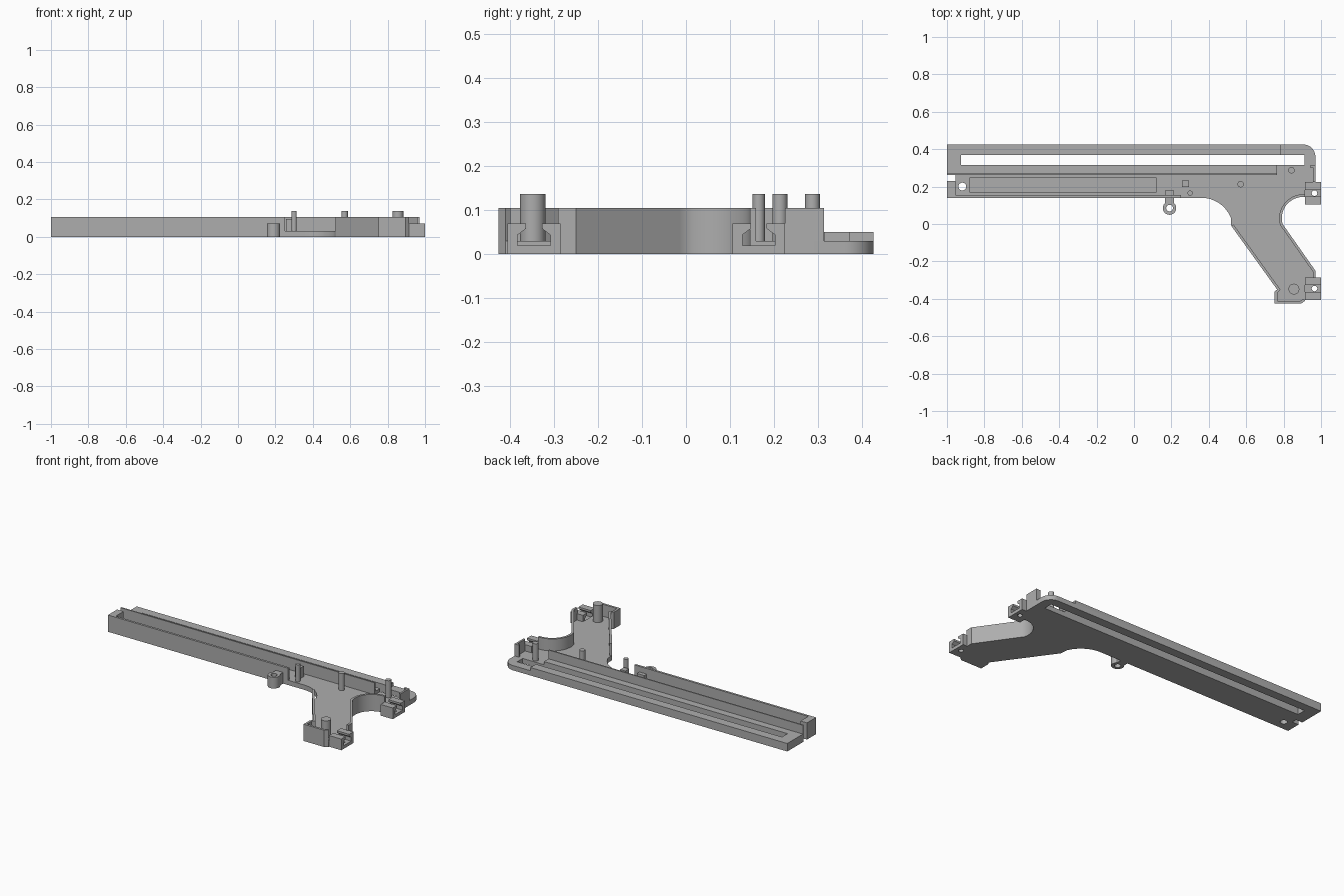
import bpy, bmesh, math
from mathutils import Vector

if "Cube" in bpy.data.objects:
    bpy.data.objects.remove(bpy.data.objects["Cube"])

grey = bpy.data.materials.new("plain grey")
grey.diffuse_color = (0.42, 0.42, 0.42, 1)
grey.use_nodes = True
grey.node_tree.nodes["Principled BSDF"].inputs["Base Color"].default_value = grey.diffuse_color


def plate(name, loops, z0, z1):
    """Flat plate from an outline followed by any number of hole outlines."""
    cu = bpy.data.curves.new(name + "_outline", 'CURVE')
    cu.dimensions, cu.fill_mode = '2D', 'BOTH'
    cu.extrude = (z1 - z0) / 2
    for loop in loops:
        sp = cu.splines.new('POLY')
        sp.points.add(len(loop) - 1)
        for p, (x, y) in zip(sp.points, loop):
            p.co = (x, y, 0, 1)
        sp.use_cyclic_u = True
    tmp = bpy.data.objects.new(name + "_tmp", cu)
    bpy.context.collection.objects.link(tmp)
    dg = bpy.context.evaluated_depsgraph_get()
    me = bpy.data.meshes.new_from_object(tmp.evaluated_get(dg))
    bpy.data.objects.remove(tmp)
    bm = bmesh.new()
    bm.from_mesh(me)
    bmesh.ops.remove_doubles(bm, verts=bm.verts, dist=1e-5)
    bmesh.ops.translate(bm, verts=bm.verts, vec=(0, 0, (z0 + z1) / 2))
    bmesh.ops.recalc_face_normals(bm, faces=bm.faces)
    bm.to_mesh(me)
    bm.free()
    me.materials.clear()
    me.materials.append(grey)
    ob = bpy.data.objects.new(name, me)
    bpy.context.collection.objects.link(ob)
    return ob


def rect(x0, x1, y0, y1):
    return [(x0, y0), (x1, y0), (x1, y1), (x0, y1)]


def arc(cx, cy, r, a0, a1, n):
    return [(cx + r * math.cos(math.radians(a0 + (a1 - a0) * i / n)),
             cy + r * math.sin(math.radians(a0 + (a1 - a0) * i / n))) for i in range(n + 1)]


def circle(cx, cy, r, n=24):
    return arc(cx, cy, r, 0, 360, n)[:-1]


def wall(name, pts, t, z0, z1):
    """Thin wall along a path, thickened to the left of its direction."""
    P = [Vector(p) for p in pts]
    inner = []
    for i, p in enumerate(P):
        d0 = (p - P[i - 1]).normalized() if i else (P[1] - p).normalized()
        d1 = (P[i + 1] - p).normalized() if i < len(P) - 1 else d0
        n0, n1 = Vector((-d0.y, d0.x)), Vector((-d1.y, d1.x))
        m = (n0 + n1).normalized()
        inner.append(tuple(p + m * t / max(m.dot(n0), 0.4)))
    return plate(name, [list(pts) + inner[::-1]], z0, z1)


H, FLOOR = 0.105, 0.03

# Outline pieces of the housing
trigger_curve = [(0.25, 0.14)] + arc(0.36, -0.03, 0.17, 90, 22, 12) + [(0.52, -0.01)]
grip_front = [(0.52, -0.01), (0.765, -0.35), (0.752, -0.362), (0.752, -0.425),
              (0.895, -0.425), (0.915, -0.41)]
grip_rear = [(0.97, -0.29), (0.97, -0.25), (0.805, -0.015)] \
    + arc(0.905, 0.03, 0.115, 195, 90, 14) + [(0.915, 0.145)]
rear_corner = arc(0.905, 0.36, 0.065, 0, 90, 8)
outline = [(-1, 0.14)] + trigger_curve + grip_front + [(0.915, -0.29)] + grip_rear \
    + [(0.915, 0.225), (0.97, 0.225)] + rear_corner \
    + [(-1, 0.425), (-1, 0.262), (-0.955, 0.262), (-0.955, 0.23), (-1, 0.23)]

# Floor with long slot, screw hole and shallow tray pocket
slot = rect(-0.925, 0.912, 0.315, 0.37)
hole = circle(-0.918, 0.2, 0.021)
plate("floor_bottom", [outline, slot, hole], 0, 0.02)
plate("floor_top", [outline, slot, hole, rect(-0.88, 0.12, 0.17, 0.245)], 0.02, FLOOR)

# Raised rail around the slot and the thin wall beside it
plate("slot_rail", [[(-1, 0.262), (0.765, 0.262), (0.765, 0.315), (-0.925, 0.315),
                     (-0.925, 0.37), (0.782, 0.37), (0.782, 0.425), (-1, 0.425)]], FLOOR, 0.05)
plate("inner_wall", [rect(-1, 0.765, 0.262, 0.27)], 0.05, H)

# Outer walls
wall("front_wall", [(-1, 0.23), (-1, 0.14), (0.25, 0.14)], 0.014, FLOOR, H)
plate("end_block", [rect(-0.986, -0.955, 0.154, 0.23)], FLOOR, H)
wall("grip_front_wall", grip_front, 0.014, FLOOR, H)
wall("grip_rear_wall", grip_rear, 0.014, FLOOR, H)
wall("rear_wall", [(0.97, 0.225), (0.97, 0.313), (0.94, 0.313)], 0.012, FLOOR, H)

# Locating pins and trigger posts
for name, x, y, r in (("trigger_pin", 0.30, 0.165, 0.014), ("middle_pin", 0.57, 0.213, 0.017),
                      ("rear_pin", 0.842, 0.287, 0.017), ("grip_pin", 0.855, -0.348, 0.029)):
    plate(name, [circle(x, y, r)], FLOOR, 0.137)
plate("square_post", [rect(0.257, 0.293, 0.197, 0.233)], FLOOR, 0.095)

# Eyelet in front of the trigger opening
plate("eyelet", [[(0.165, 0.145)] + arc(0.19, 0.085, 0.036, 134, 406, 20) + [(0.215, 0.145)],
                 circle(0.19, 0.085, 0.018)], 0, 0.07)
plate("eyelet_arm", [rect(0.165, 0.215, 0.145, 0.178)], FLOOR, 0.07)


def lug(name, yc):
    """Fastener lug with an open keyhole channel running along x."""
    prof = [(-0.06, 0), (0.06, 0), (0.06, 0.07), (0.018, 0.07), (0.018, 0.058), (0.037, 0.044),
            (0.037, 0.02), (-0.037, 0.02), (-0.037, 0.044), (-0.018, 0.058), (-0.018, 0.07),
            (-0.06, 0.07)]
    bm = bmesh.new()
    f = bm.faces.new([bm.verts.new((0.915, yc + y, z)) for y, z in prof])
    r = bmesh.ops.extrude_face_region(bm, geom=[f])
    bmesh.ops.translate(bm, vec=(0.085, 0, 0),
                        verts=[v for v in r["geom"] if isinstance(v, bmesh.types.BMVert)])
    bmesh.ops.recalc_face_normals(bm, faces=bm.faces)
    me = bpy.data.meshes.new(name)
    bm.to_mesh(me)
    bm.free()
    me.materials.append(grey)
    ob = bpy.data.objects.new(name, me)
    bpy.context.collection.objects.link(ob)
    cutter = plate(name + "_cutter", [circle(0.965, yc, 0.015)], -0.05, 0.15)
    cutter.hide_render = True
    cutter.hide_set(True)
    mod = ob.modifiers.new("screw_hole", 'BOOLEAN')
    mod.operation, mod.solver, mod.object = 'DIFFERENCE', 'EXACT', cutter


lug("upper_lug", 0.165)
lug("lower_lug", -0.345)

# Smooth the round parts while keeping edges sharp
bpy.ops.object.select_all(action='DESELECT')
for ob in bpy.context.scene.objects:
    if not ob.hide_render:
        ob.select_set(True)
        bpy.context.view_layer.objects.active = ob
bpy.ops.object.shade_smooth_by_angle(angle=math.radians(30))
